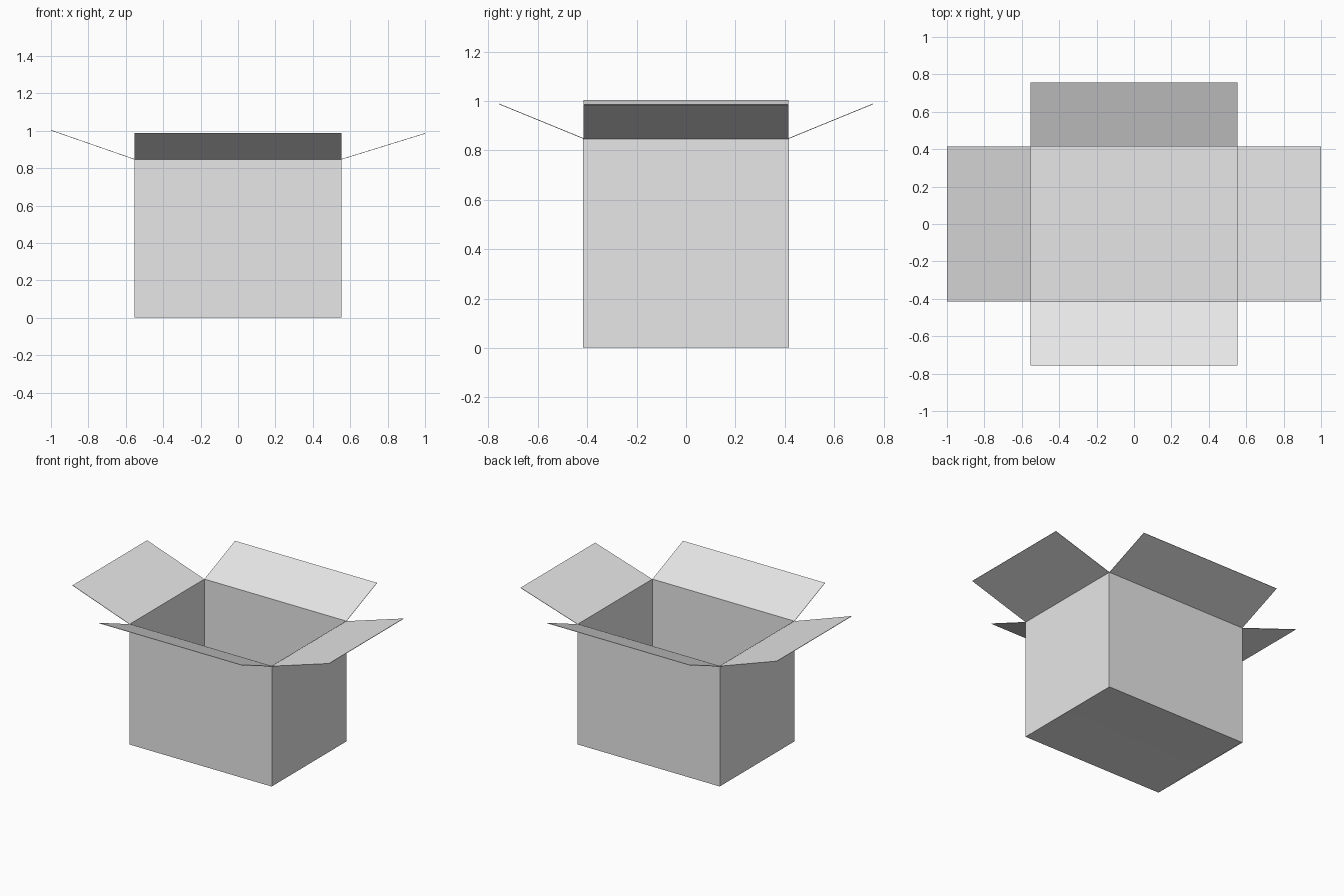
import bpy
from mathutils import Vector

cube = bpy.data.objects.get("Cube")
if cube:
    bpy.data.objects.remove(cube, do_unlink=True)

card = bpy.data.materials.new("pale_grey_card")
card.use_nodes = True
colour = (0.8, 0.8, 0.8, 1)
card.diffuse_color = colour
card.node_tree.nodes["Principled BSDF"].inputs["Base Color"].default_value = colour

HALF_X, HALF_Y, HEIGHT, THICK = 0.553, 0.415, 0.848, 0.003


def sheet(name, start, along, across):
    """Thin card panel spanned by two edge vectors from one corner."""
    a, u, v = Vector(start), Vector(along), Vector(across)
    mesh = bpy.data.meshes.new(name)
    mesh.from_pydata([a, a + u, a + u + v, a + v], [], [(0, 1, 2, 3)])
    mesh.materials.append(card)
    obj = bpy.data.objects.new(name, mesh)
    bpy.context.collection.objects.link(obj)
    solid = obj.modifiers.new("card_thickness", "SOLIDIFY")
    solid.thickness = THICK
    solid.offset = 0
    return obj


# Front and back: wall, raised top flap, and bottom flap meeting at the middle seam
for side, s in (("front", -1), ("back", 1)):
    width = (2 * HALF_X, 0, 0)
    sheet(side + "_wall", (-HALF_X, s * HALF_Y, 0.003), width, (0, 0, HEIGHT))
    sheet(side + "_top_flap", (-HALF_X, s * HALF_Y, HEIGHT), width, (0, s * 0.342, 0.14))
    rise = 0.007 if s < 0 else 0
    sheet(side + "_bottom_flap", (-HALF_X, s * HALF_Y, 0.005 + s * 0.002), width,
          (0, -s * (HALF_Y - 0.001), rise))

# Left and right: wall and raised top flap, the right one tilted a little higher
for side, s, lift in (("left", 1, 0.138), ("right", -1, 0.155)):
    depth = (0, 2 * HALF_Y, 0)
    sheet(side + "_wall", (s * HALF_X, -HALF_Y, 0.003), depth, (0, 0, HEIGHT))
    sheet(side + "_top_flap", (s * HALF_X, -HALF_Y, HEIGHT), depth, (s * 0.446, 0, lift))
